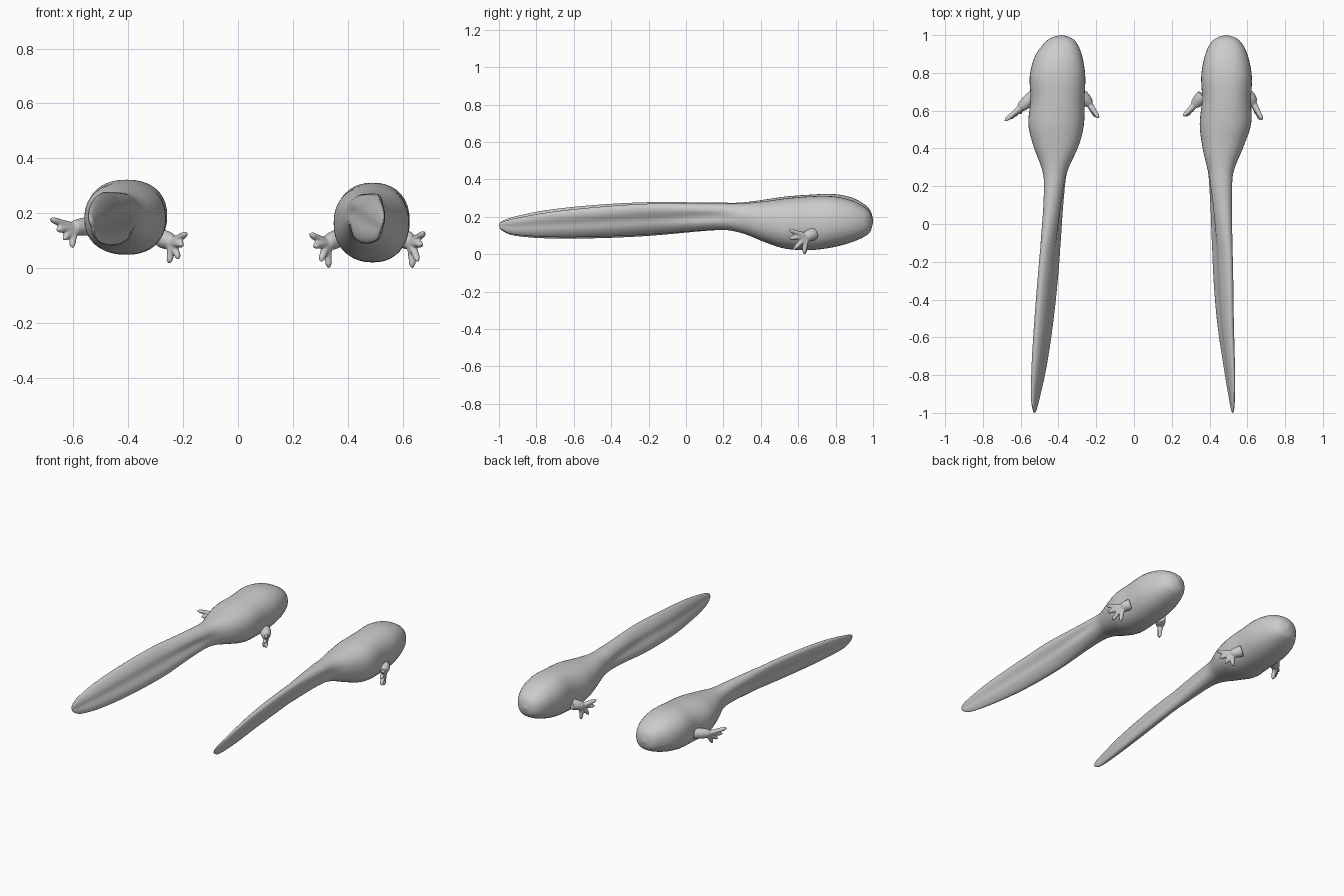
import bpy, bmesh, math
from mathutils import Vector

SIDES = 40
STEPS = 6


def finish(bm, name):
    bmesh.ops.recalc_face_normals(bm, faces=bm.faces[:])
    for f in bm.faces:
        f.smooth = True
    me = bpy.data.meshes.new(name)
    bm.to_mesh(me)
    bm.free()
    ob = bpy.data.objects.new(name, me)
    bpy.context.collection.objects.link(ob)
    return ob


def bridge(bm, rings):
    n = len(rings[0])
    for a, b in zip(rings, rings[1:]):
        for i in range(n):
            j = (i + 1) % n
            bm.faces.new((a[i], a[j], b[j], b[i]))
    bm.faces.new(rings[0])
    bm.faces.new(rings[-1])


def spline(rows):
    """Smooth Catmull-Rom interpolation through rows of numbers."""
    out = []
    pts = [rows[0]] + rows + [rows[-1]]
    for p0, p1, p2, p3 in zip(pts, pts[1:], pts[2:], pts[3:]):
        for k in range(STEPS):
            t = k / STEPS
            out.append([0.5 * (2 * b + (c - a) * t + (2 * a - 5 * b + 4 * c - d) * t * t
                               + (3 * b - a - 3 * c + d) * t ** 3)
                        for a, b, c, d in zip(p0, p1, p2, p3)])
    return out + [list(rows[-1])]


def spow(v, e):
    return math.copysign(abs(v) ** e, v)


# Body and tail: lofted cross-sections, grooved and leaning along the tail
def body(name, rows, lean):
    bm = bmesh.new()
    rings = []
    for y, cx, hw, zb, zt in spline(rows):
        tail = min(1, max(0, (0.35 - y) / 0.5))
        groove = min(1, max(0, (0.3 - y) / 0.2)) * 0.28
        s = lean * tail
        e = 0.88 + 0.12 * tail
        ring = []
        for i in range(SIDES):
            a = 2 * math.pi * i / SIDES
            c, d = spow(math.cos(a), e), spow(math.sin(a), e)
            pinch = 1 - groove * math.exp(-(d / 0.35) ** 2)
            x = cx + hw * (c * pinch * (1 - abs(s)) + s * d)
            ring.append(bm.verts.new((x, y, (zb + zt) / 2 + d * (zt - zb) / 2)))
        rings.append(ring)
    bridge(bm, rings)
    return finish(bm, name)


# Tapered round tube along points, each (position, radius)
def tube(bm, pts, n=12):
    rings = []
    axis = (Vector(pts[-1][0]) - Vector(pts[0][0])).normalized()
    u = axis.orthogonal().normalized()
    v = axis.cross(u)
    for p, r in pts:
        rings.append([bm.verts.new(Vector(p) + r * (math.cos(2 * math.pi * i / n) * u
                      + math.sin(2 * math.pi * i / n) * v)) for i in range(n)])
    bridge(bm, rings)


# Foot: short limb with fanned toes, fused by a remesh
def foot(name, shoulder, wrist, tips):
    bm = bmesh.new()
    s, w = Vector(shoulder), Vector(wrist)
    tube(bm, [(s, 0.034), (s.lerp(w, 0.5), 0.034), (w, 0.028), (w + (w - s) * 0.25, 0.012)])
    for t in tips:
        t = Vector(t)
        tube(bm, [(s.lerp(w, 0.6), 0.015), (w, 0.018), (w.lerp(t, 0.5), 0.014),
                  (w.lerp(t, 0.85), 0.012), (t, 0.004)])
    bmesh.ops.recalc_face_normals(bm, faces=bm.faces[:])
    ob = finish(bm, name)
    m = ob.modifiers.new("fuse", 'REMESH')
    m.mode = 'VOXEL'
    m.voxel_size = 0.005
    m.use_smooth_shade = True
    m = ob.modifiers.new("soften", 'SMOOTH')
    m.iterations = 4
    return ob


# Columns: y, centre x, half width, bottom z, top z
left_rows = [
    (1.0, -0.385, 0.004, 0.178, 0.186), (0.985, -0.386, 0.055, 0.13, 0.235),
    (0.95, -0.39, 0.092, 0.105, 0.27), (0.88, -0.40, 0.128, 0.08, 0.305),
    (0.78, -0.405, 0.147, 0.06, 0.322), (0.66, -0.405, 0.143, 0.05, 0.318),
    (0.53, -0.412, 0.147, 0.055, 0.308), (0.42, -0.413, 0.122, 0.085, 0.292),
    (0.29, -0.418, 0.074, 0.12, 0.276), (0.15, -0.424, 0.067, 0.128, 0.276),
    (-0.2, -0.449, 0.076, 0.098, 0.278), (-0.5, -0.476, 0.072, 0.085, 0.262),
    (-0.75, -0.502, 0.057, 0.085, 0.235), (-0.92, -0.522, 0.033, 0.10, 0.2),
    (-0.985, -0.526, 0.014, 0.128, 0.176), (-1.0, -0.526, 0.002, 0.15, 0.156)]
right_rows = [
    (1.0, 0.488, 0.004, 0.168, 0.176), (0.985, 0.488, 0.052, 0.12, 0.222),
    (0.95, 0.488, 0.088, 0.092, 0.255), (0.88, 0.489, 0.117, 0.062, 0.29),
    (0.78, 0.49, 0.134, 0.036, 0.31), (0.66, 0.49, 0.13, 0.022, 0.309),
    (0.53, 0.484, 0.136, 0.03, 0.298), (0.42, 0.472, 0.112, 0.065, 0.283),
    (0.29, 0.46, 0.076, 0.115, 0.272), (0.15, 0.46, 0.073, 0.13, 0.272),
    (-0.2, 0.47, 0.076, 0.105, 0.27), (-0.5, 0.483, 0.064, 0.092, 0.25),
    (-0.75, 0.504, 0.043, 0.092, 0.222), (-0.92, 0.518, 0.023, 0.105, 0.19),
    (-0.985, 0.522, 0.011, 0.13, 0.172), (-1.0, 0.522, 0.002, 0.148, 0.155)]

body("left_tadpole_body", left_rows, -0.45)
body("right_tadpole_body", right_rows, 0.45)

foot("left_tadpole_outer_foot", (-0.53, 0.68, 0.155), (-0.595, 0.62, 0.148),
     [(-0.685, 0.545, 0.18), (-0.66, 0.555, 0.14), (-0.635, 0.57, 0.105), (-0.605, 0.585, 0.075)])
foot("left_tadpole_inner_foot", (-0.28, 0.685, 0.11), (-0.24, 0.64, 0.095),
     [(-0.185, 0.56, 0.128), (-0.20, 0.565, 0.085), (-0.215, 0.60, 0.035), (-0.25, 0.63, 0.018)])
foot("right_tadpole_inner_foot", (0.365, 0.68, 0.11), (0.325, 0.635, 0.092),
     [(0.26, 0.57, 0.125), (0.275, 0.57, 0.08), (0.30, 0.595, 0.025), (0.33, 0.635, 0.0)])
foot("right_tadpole_outer_foot", (0.60, 0.685, 0.11), (0.63, 0.645, 0.095),
     [(0.68, 0.55, 0.13), (0.67, 0.55, 0.085), (0.655, 0.575, 0.025), (0.635, 0.63, 0.0)])
